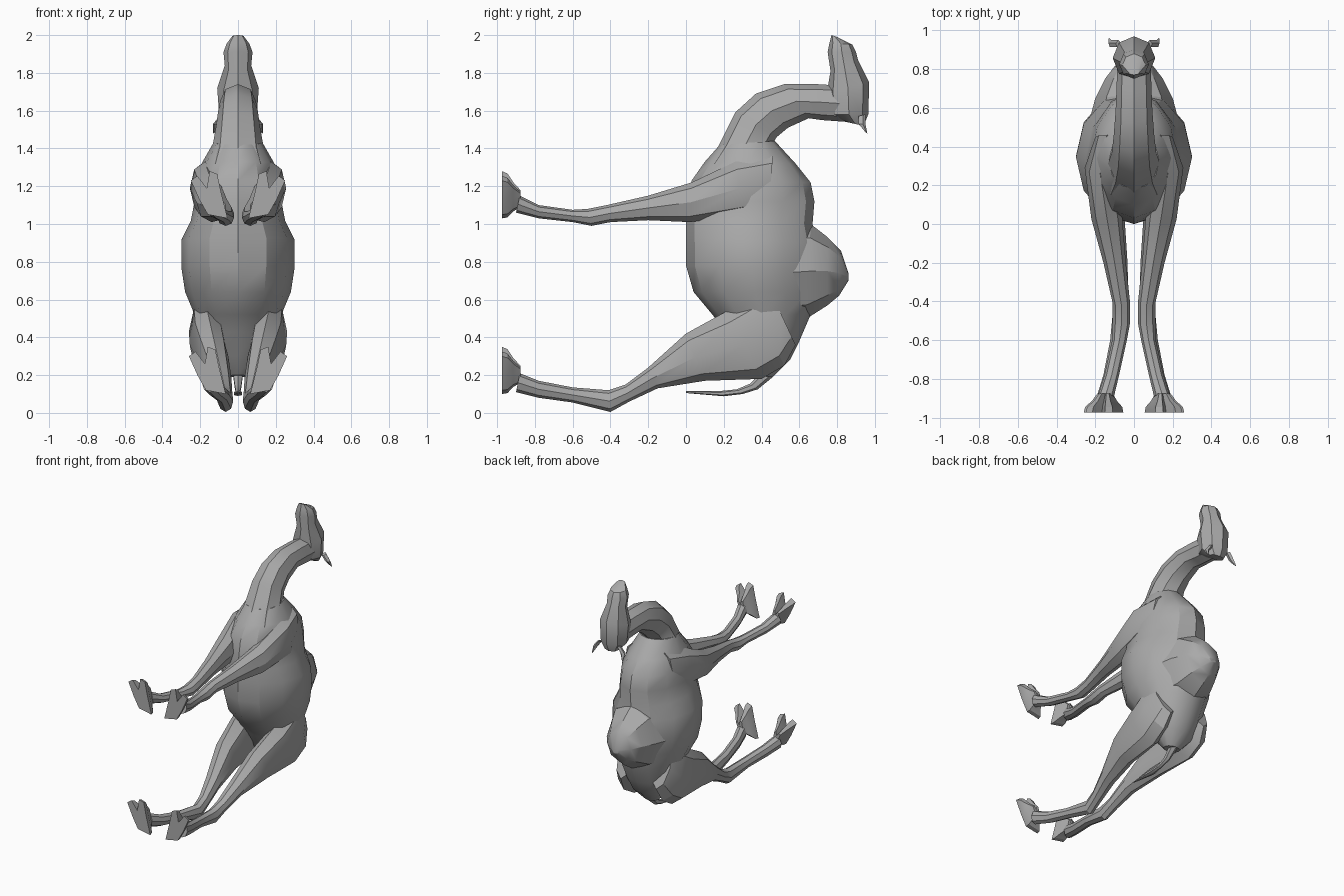
import bpy, bmesh, math
from mathutils import Vector

cube = bpy.data.objects.get("Cube")
if cube:
    bpy.data.objects.remove(cube, do_unlink=True)

mat = bpy.data.materials.new("stone grey")
mat.use_nodes = True
GREY = (0.40, 0.40, 0.40, 1)
mat.diffuse_color = GREY
mat.node_tree.nodes["Principled BSDF"].inputs["Base Color"].default_value = GREY


def skin(name, rings, mirror=False):
    """Join equal-length rings of points into a closed skin."""
    bm = bmesh.new()
    loops = [[bm.verts.new(p) for p in ring] for ring in rings]
    n = len(loops[0])
    for a, b in zip(loops, loops[1:]):
        for i in range(n):
            j = (i + 1) % n
            bm.faces.new((a[i], a[j], b[j], b[i]))
    bm.faces.new(loops[0])
    bm.faces.new(loops[-1])
    bmesh.ops.recalc_face_normals(bm, faces=bm.faces[:])
    me = bpy.data.meshes.new(name)
    bm.to_mesh(me)
    bm.free()
    me.materials.append(mat)
    ob = bpy.data.objects.new(name, me)
    bpy.context.collection.objects.link(ob)
    if mirror:
        ob.modifiers.new("Mirror", 'MIRROR')
    bpy.ops.object.select_all(action='DESELECT')
    ob.select_set(True)
    bpy.context.view_layer.objects.active = ob
    bpy.ops.object.shade_smooth_by_angle(angle=math.radians(30))
    return ob


def loft(name, stations, sides=8, mirror=False):
    """Each station: two opposite (y, z) outline points, x centre, half width."""
    rings = []
    for a, b, xc, hw in stations:
        pa, pb = Vector((xc, *a)), Vector((xc, *b))
        mid, half = (pa + pb) / 2, (pa - pb) / 2
        rings.append([mid + half * math.cos(t) + Vector((hw * math.sin(t), 0, 0))
                      for t in (math.tau * i / sides for i in range(sides))])
    return skin(name, rings, mirror)


# Barrel body, rump to chest
loft("body", [
    ((.36, .20), (.46, .19), 0, .06),
    ((.28, .30), (.55, .28), 0, .15),
    ((.21, .43), (.60, .38), 0, .20),
    ((.14, .52), (.66, .52), 0, .23),
    ((.04, .64), (.69, .64), 0, .28),
    ((.00, .78), (.70, .76), 0, .30),
    ((.00, .93), (.69, .90), 0, .30),
    ((.00, 1.03), (.67, 1.00), 0, .25),
    ((.01, 1.12), (.68, 1.12), 0, .23),
    ((.03, 1.23), (.66, 1.22), 0, .22),
    ((.10, 1.33), (.58, 1.32), 0, .19),
    ((.18, 1.42), (.47, 1.44), 0, .13)], 12)

# Hump on the back
loft("hump", [
    ((.50, 1.00), (.50, .48), 0, .24),
    ((.66, 1.00), (.64, .50), 0, .20),
    ((.75, .93), (.75, .57), 0, .15),
    ((.82, .86), (.81, .62), 0, .10),
    ((.86, .74), (.86, .70), 0, .03)])

# Curved neck
loft("neck", [
    ((.09, 1.31), (.50, 1.36), 0, .17),
    ((.17, 1.41), (.45, 1.41), 0, .135),
    ((.26, 1.59), (.48, 1.46), 0, .115),
    ((.37, 1.69), (.54, 1.51), 0, .105),
    ((.52, 1.74), (.65, 1.56), 0, .095),
    ((.70, 1.74), (.72, 1.55), 0, .09),
    ((.86, 1.73), (.86, 1.54), 0, .085)])

# Head, crown to muzzle
loft("head", [
    ((.94, 1.52), (.85, 1.54), 0, .06),
    ((.965, 1.58), (.76, 1.58), 0, .10),
    ((.97, 1.75), (.745, 1.69), 0, .11),
    ((.91, 1.87), (.765, 1.81), 0, .07),
    ((.90, 1.91), (.75, 1.91), 0, .077),
    ((.88, 1.95), (.76, 1.96), 0, .06),
    ((.80, 1.99), (.77, 2.00), 0, .03)])

# Ears
loft("ears", [
    ((.95, 1.58), (.91, 1.57), .08, .015),
    ((.95, 1.53), (.91, 1.53), .115, .018),
    ((.96, 1.48), (.95, 1.485), .128, .004)], 5, True)

# Front legs, shoulder to ankle
loft("front_legs", [
    ((.46, 1.36), (.44, 1.10), .14, .06),
    ((.26, 1.33), (.32, 1.05), .175, .08),
    ((.03, 1.22), (.02, 1.01), .14, .08),
    ((-.20, 1.15), (-.20, 1.02), .10, .058),
    ((-.42, 1.10), (-.40, 1.01), .065, .045),
    ((-.52, 1.08), (-.50, .99), .065, .045),
    ((-.60, 1.075), (-.60, 1.01), .075, .038),
    ((-.78, 1.10), (-.78, 1.03), .115, .038),
    ((-.88, 1.15), (-.90, 1.06), .145, .042)], 8, True)

# Hind legs, thigh to ankle
loft("hind_legs", [
    ((.44, .66), (.58, .36), .15, .07),
    ((.34, .61), (.52, .25), .165, .095),
    ((.20, .53), (.40, .18), .16, .095),
    ((.00, .42), (.10, .17), .135, .085),
    ((-.20, .24), (-.15, .13), .095, .06),
    ((-.32, .15), (-.30, .06), .075, .045),
    ((-.41, .12), (-.40, .005), .065, .04),
    ((-.60, .135), (-.60, .055), .085, .038),
    ((-.78, .17), (-.78, .08), .12, .038),
    ((-.88, .21), (-.90, .11), .15, .042)], 8, True)

# Two-toed feet: sole outline in (x, z) from the ankle, narrowing upward
SOLE = [(-.085, -.07), (.02, -.05), (.065, .03), (.11, .13), (.075, .155),
        (.025, .09), (.01, .18), (-.03, .165), (-.05, .07)]
for name, ax, az in (("front_feet", .14, 1.10), ("hind_feet", .15, .17)):
    rings = []
    for y, s, lift in ((-.975, 1, 0), (-.945, .93, 0), (-.915, .62, .01), (-.875, .35, .015)):
        rings.append([(ax + x * s, y, az + z * s + lift) for x, z in SOLE])
    skin(name, rings, True)

# Hanging tail with a thin tuft
loft("tail", [
    ((.40, .22), (.46, .19), 0, .03),
    ((.34, .155), (.38, .125), 0, .02),
    ((.27, .125), (.30, .10), 0, .014),
    ((.17, .115), (.20, .088), 0, .025),
    ((.00, .115), (.00, .105), 0, .004)], 6)
